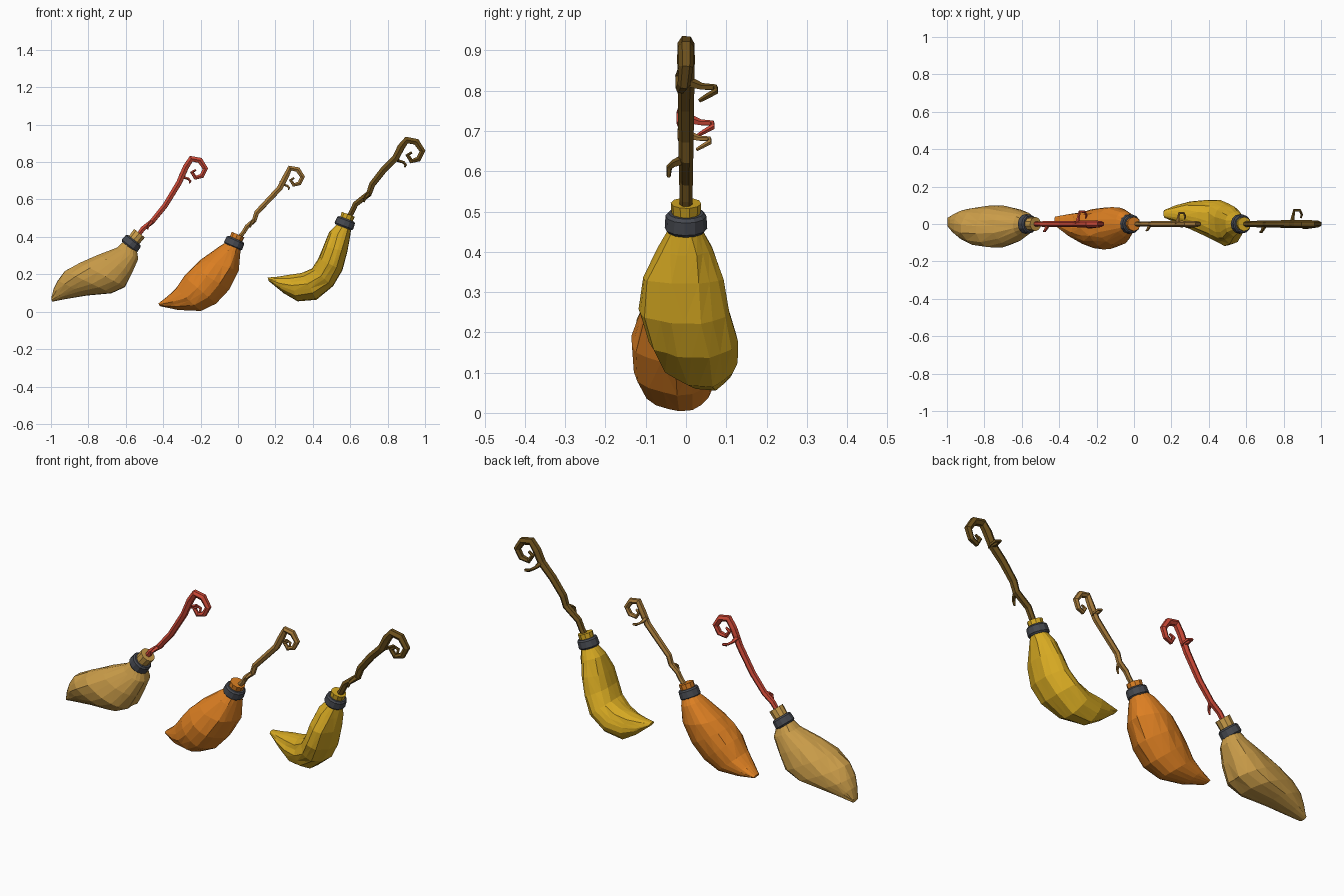
import bpy, bmesh, math, random
from mathutils import Vector

random.seed(4)
cube = bpy.data.objects.get("Cube")
if cube:
    bpy.data.objects.remove(cube, do_unlink=True)


def material(name, red, green, blue):
    """Flat material from display colour values."""
    linear = [((c / 255 + 0.055) / 1.055) ** 2.4 for c in (red, green, blue)] + [1]
    mat = bpy.data.materials.new(name)
    mat.use_nodes = True
    mat.diffuse_color = linear
    bsdf = next(n for n in mat.node_tree.nodes if n.type == 'BSDF_PRINCIPLED')
    bsdf.inputs["Base Color"].default_value = linear
    bsdf.inputs["Roughness"].default_value = 0.9
    return mat


iron = material("dark iron", 70, 73, 80)
tan_straw = material("tan straw", 203, 157, 73)
orange_straw = material("orange straw", 220, 127, 34)
gold_straw = material("gold straw", 214, 169, 34)
red_wood = material("red wood", 203, 72, 54)
light_wood = material("light wood", 166, 122, 58)
dark_wood = material("dark wood", 108, 80, 28)


def loft(name, rings, mat):
    """Skin a closed flat-shaded body over equal-sized rings of points."""
    bm = bmesh.new()
    loops = [[bm.verts.new(p) for p in ring] for ring in rings]
    n = len(loops[0])
    for a, b in zip(loops, loops[1:]):
        for i in range(n):
            j = (i + 1) % n
            bm.faces.new((a[i], a[j], b[j], b[i]))
    bm.faces.new(loops[0])
    bm.faces.new(loops[-1])
    bmesh.ops.recalc_face_normals(bm, faces=bm.faces)
    mesh = bpy.data.meshes.new(name)
    bm.to_mesh(mesh)
    bm.free()
    mesh.materials.append(mat)
    obj = bpy.data.objects.new(name, mesh)
    bpy.context.collection.objects.link(obj)
    return obj


def tube(name, path, radii, mat, sides=6):
    """Sweep a polygon along a path, carrying its frame from point to point."""
    path = [Vector(p) for p in path]
    normal = Vector((0.1, 1, 0.05))
    if abs((path[1] - path[0]).normalized().y) > 0.7:
        normal = Vector((1, 0, 0.3))
    rings = []
    for i, p in enumerate(path):
        # closed bands repeat no points, so neighbours always give a tangent
        t = (path[min(i + 1, len(path) - 1)] - path[max(i - 1, 0)]).normalized()
        normal = (normal - t * normal.dot(t)).normalized()
        side = t.cross(normal)
        angles = [math.tau * k / sides for k in range(sides)]
        rings.append([p + radii[i] * (normal * math.cos(a) + side * math.sin(a))
                      for a in angles])
    return loft(name, rings, mat)


def bristles(name, sections, mat, sides=18):
    """Straw bundle: oval sections with irregular lengthwise creases."""
    crease = [random.uniform(0.92, 1.04) for _ in range(sides)]
    rings = []
    for ux, uz, lx, lz, width, yc in sections:
        mid = Vector(((ux + lx) / 2, yc, (uz + lz) / 2))
        half = Vector(((ux - lx) / 2, 0, (uz - lz) / 2))
        ring = []
        for k in range(sides):
            a = math.tau * (k + random.uniform(-0.15, 0.15)) / sides
            r = crease[k] + random.uniform(-0.02, 0.02)
            ring.append(mid + r * (half * math.cos(a) + Vector((0, width * math.sin(a), 0))))
        rings.append(ring)
    obj = loft(name, rings, mat)
    # split the bent quads into clean facets
    bm = bmesh.new()
    bm.from_mesh(obj.data)
    bmesh.ops.triangulate(bm, faces=bm.faces)
    bm.to_mesh(obj.data)
    bm.free()


# curl and twig offsets from the top of the handle, shared by all brooms
CURL = [(0, 0, 0), (0.052, 0, -0.01), (0.084, 0, -0.059), (0.063, -0.005, -0.102),
        (0.025, -0.012, -0.113), (0.004, -0.015, -0.08), (0.028, -0.015, -0.066)]
CURL_RADII = [0.021, 0.02, 0.018, 0.016, 0.014, 0.012, 0.007]
TWIG = [(-0.057, 0, -0.095), (-0.052, 0.04, -0.108), (-0.045, 0.073, -0.11),
        (-0.015, 0.073, -0.12), (-0.005, 0.05, -0.133), (-0.01, 0.033, -0.143)]
TWIG_RADII = [0.016, 0.009, 0.008, 0.008, 0.007, 0.005]
SPUR = [(0, 0, 0), (-0.012, -0.03, -0.012), (-0.02, -0.042, -0.022), (-0.026, -0.043, -0.045)]
SPUR_RADII = [0.014, 0.01, 0.008, 0.005]


def broom(label, straw, wood, sections, band, lean, collar, shaft, bend, scale):
    bristles(label + "_bristles", sections, straw)

    # binding band and collar follow the lean of the neck
    centre = Vector((band[0], 0, band[1]))
    axis = Vector((lean[0], 0, lean[1])).normalized()
    tube(label + "_band", [centre + axis * h for h in (-0.024, -0.016, 0.016, 0.024)],
         [0.046, 0.053, 0.051, 0.044], iron, sides=12)
    tube(label + "_collar", [centre + axis * h for h in (-0.03, 0.02, collar)],
         [0.04, 0.036, 0.038], straw, sides=10)

    # crooked handle ending in a curl
    top = Vector((shaft[-1][0], 0, shaft[-1][1]))
    stem = [(x, 0, z) for x, z in shaft[:-1]]
    curl = [top + Vector(p) * scale for p in CURL]
    stem_radii = [0.015 * scale + 0.001 * i * scale for i in range(len(stem))]
    tube(label + "_handle", stem + curl, stem_radii + [r * scale for r in CURL_RADII], wood)

    # hooked twig behind and short spur in front
    tube(label + "_twig", [top + Vector(p) * scale for p in TWIG],
         [r * scale for r in TWIG_RADII], wood, sides=5)
    knot = Vector((shaft[bend][0], 0, shaft[bend][1]))
    tube(label + "_spur", [knot + Vector(p) * scale for p in SPUR],
         [r * scale for r in SPUR_RADII], wood, sides=5)


# sections: upper x, z, lower x, z, half width, centre y
broom("right_broom", tan_straw, red_wood, [
    (-0.61, 0.38, -0.54, 0.33, 0.042, 0),
    (-0.65, 0.345, -0.53, 0.28, 0.065, 0),
    (-0.755, 0.305, -0.56, 0.205, 0.1, -0.01),
    (-0.85, 0.265, -0.6, 0.13, 0.12, -0.015),
    (-0.93, 0.22, -0.67, 0.095, 0.113, -0.01),
    (-0.968, 0.168, -0.8, 0.085, 0.088, 0),
    (-0.987, 0.125, -0.92, 0.067, 0.055, 0.005),
    (-0.998, 0.075, -0.995, 0.053, 0.025, 0.01)],
    (-0.57, 0.365), (0.62, 0.78), 0.07,
    [(-0.54, 0.4), (-0.508, 0.444), (-0.46, 0.481), (-0.39, 0.567),
     (-0.315, 0.69), (-0.278, 0.775), (-0.25, 0.818)], 2, 0.9)

broom("middle_broom", orange_straw, light_wood, [
    (-0.06, 0.375, 0.015, 0.345, 0.042, 0),
    (-0.1, 0.35, 0.01, 0.3, 0.07, 0),
    (-0.2, 0.28, 0.003, 0.22, 0.105, -0.01),
    (-0.245, 0.24, -0.05, 0.12, 0.118, -0.022),
    (-0.29, 0.19, -0.12, 0.045, 0.11, -0.025),
    (-0.335, 0.125, -0.2, 0.005, 0.088, -0.02),
    (-0.375, 0.085, -0.32, 0.01, 0.06, -0.005),
    (-0.425, 0.045, -0.418, 0.03, 0.025, 0.015)],
    (-0.02, 0.367), (0.4, 0.92), 0.05,
    [(0.0, 0.39), (0.03, 0.425), (0.048, 0.455), (0.086, 0.487), (0.1, 0.53),
     (0.17, 0.604), (0.225, 0.663), (0.257, 0.725), (0.278, 0.768)], 3, 0.8)

broom("left_broom", gold_straw, dark_wood, [
    (0.53, 0.47, 0.605, 0.44, 0.042, 0),
    (0.487, 0.428, 0.6, 0.39, 0.068, 0),
    (0.455, 0.35, 0.588, 0.32, 0.1, -0.005),
    (0.43, 0.285, 0.56, 0.22, 0.114, 0),
    (0.395, 0.232, 0.51, 0.135, 0.112, 0.018),
    (0.34, 0.207, 0.42, 0.063, 0.095, 0.035),
    (0.27, 0.197, 0.32, 0.052, 0.072, 0.05),
    (0.21, 0.187, 0.245, 0.098, 0.048, 0.055),
    (0.158, 0.183, 0.165, 0.163, 0.02, 0.055)],
    (0.572, 0.474), (0.35, 0.93), 0.05,
    [(0.58, 0.49), (0.607, 0.53), (0.628, 0.575), (0.7, 0.631), (0.717, 0.68),
     (0.78, 0.76), (0.843, 0.823), (0.872, 0.88), (0.902, 0.918)], 3, 1)
